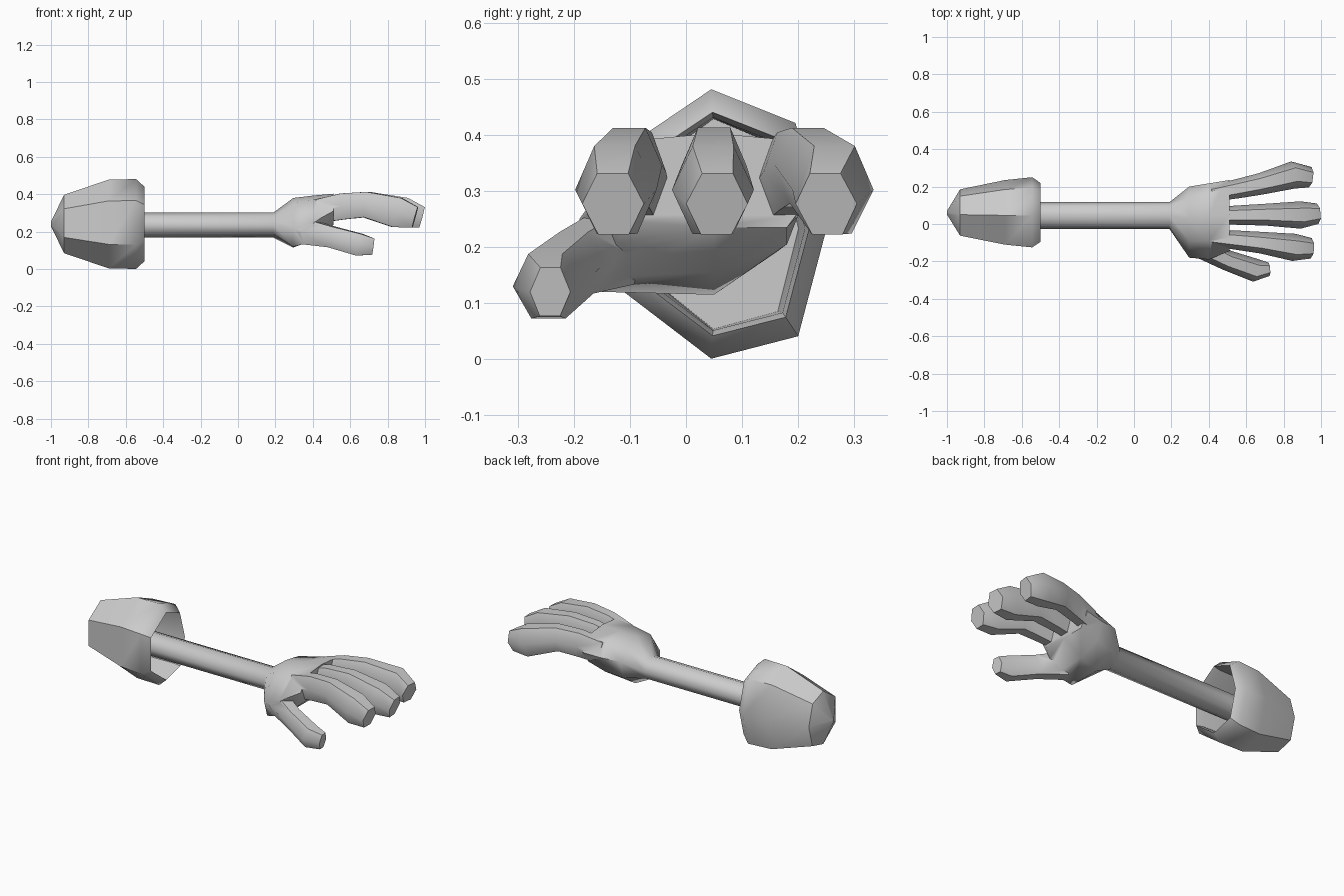
import bpy, bmesh
from math import sin, cos, tau
from mathutils import Vector

if "Cube" in bpy.data.objects:
    bpy.data.objects.remove(bpy.data.objects["Cube"])


def loft(name, rings):
    """Skin a list of equal-length point rings and cap both ends."""
    bm = bmesh.new()
    loops = [[bm.verts.new(p) for p in ring] for ring in rings]
    n = len(loops[0])
    for a, b in zip(loops, loops[1:]):
        for i in range(n):
            j = (i + 1) % n
            bm.faces.new((a[i], a[j], b[j], b[i]))
    bm.faces.new(loops[0][::-1])
    bm.faces.new(loops[-1])
    bmesh.ops.recalc_face_normals(bm, faces=bm.faces)
    mesh = bpy.data.meshes.new(name)
    bm.to_mesh(mesh)
    bm.free()
    obj = bpy.data.objects.new(name, mesh)
    bpy.context.collection.objects.link(obj)
    return obj


def tube(name, path, sides=6):
    """Path entries: x, y, z, half width, half height."""
    pts = [Vector(p[:3]) for p in path]
    rings = []
    for k, (c, p) in enumerate(zip(pts, path)):
        t = (pts[min(k + 1, len(pts) - 1)] - pts[max(k - 1, 0)]).normalized()
        side = Vector((0, 0, 1)).cross(t).normalized()
        up = t.cross(side)
        rings.append([c + side * p[3] * cos(tau * i / sides)
                      + up * p[4] * 1.12 * sin(tau * i / sides) for i in range(sides)])
    return loft(name, rings)


def smooth(obj, angle):
    bpy.ops.object.select_all(action='DESELECT')
    obj.select_set(True)
    bpy.context.view_layer.objects.active = obj
    bpy.ops.object.shade_smooth_by_angle(angle=angle)


# Sleeve: seven-sided hollow cuff, closed and pointed at the back
section = [(-.015, .24), (.135, .18), (.19, -.01), (.14, -.20),
           (-.015, -.24), (-.185, -.11), (-.185, .125)]
steps = [(-1, .05, .05), (-.93, .66, .65), (-.69, .92, .99), (-.545, 1, 1),
         (-.5, .84, .83), (-.54, .80, .79), (-.70, .74, .78)]
sleeve = loft("sleeve", [[(x, .06 + y * sy, .241 + z * sz) for y, z in section]
                         for x, sy, sz in steps])
smooth(sleeve, .75)

# Palm with the forearm: eight-sided sections widening from the wrist
wrist = [(.045 + .072 * cos(tau * i / 8), .235 + .067 * sin(tau * i / 8)) for i in range(8)]
heel = [(.20, .30), (.14, .36), (.03, .38), (-.09, .35),
        (-.18, .22), (-.15, .12), (.05, .115), (.16, .19)]
middle = [(.217, .30), (.17, .375), (.045, .393), (-.09, .37),
          (-.19, .25), (-.16, .145), (.05, .155), (.18, .205)]
knuckles = [(.235, .31), (.19, .39), (.05, .403), (-.09, .39),
            (-.145, .31), (-.10, .245), (.05, .235), (.18, .235)]
palm = loft("hand", [[(x, y, z) for y, z in ring] for x, ring in
                     [(-.70, wrist), (.19, wrist), (.295, heel), (.40, middle), (.51, knuckles)]])

# Three curled fingers: root y, knuckle y, joint y, tip y, overall length offset
digits = []
for root, mid, joint, tip, dx in [(.165, .215, .262, .250, -.04),
                                  (.045, .050, .048, .055, .0),
                                  (-.075, -.10, -.125, -.130, -.035)]:
    digits.append(tube("finger", [(.43, root, .31, .045, .065),
                                  (.56, (root + mid) / 2, .335, .052, .072),
                                  (.70 + dx / 2, mid, .345, .058, .070),
                                  (.89 + dx, joint, .302, .073, .083),
                                  (.982 + dx, tip, .277, .055, .058)]))

# Thumb
digits.append(tube("thumb", [(.36, -.125, .20, .06, .07),
                             (.50, -.195, .172, .055, .058),
                             (.65, -.248, .130, .062, .061),
                             (.722, -.242, .120, .036, .045)]))

# Merge the digits into one continuous hand
bpy.context.view_layer.objects.active = palm
for d in digits:
    mod = palm.modifiers.new("join", 'BOOLEAN')
    mod.operation = 'UNION'
    mod.solver = 'EXACT'
    mod.object = d
    bpy.ops.object.modifier_apply(modifier=mod.name)
for d in digits:
    bpy.data.objects.remove(d)
smooth(palm, 1.0)
